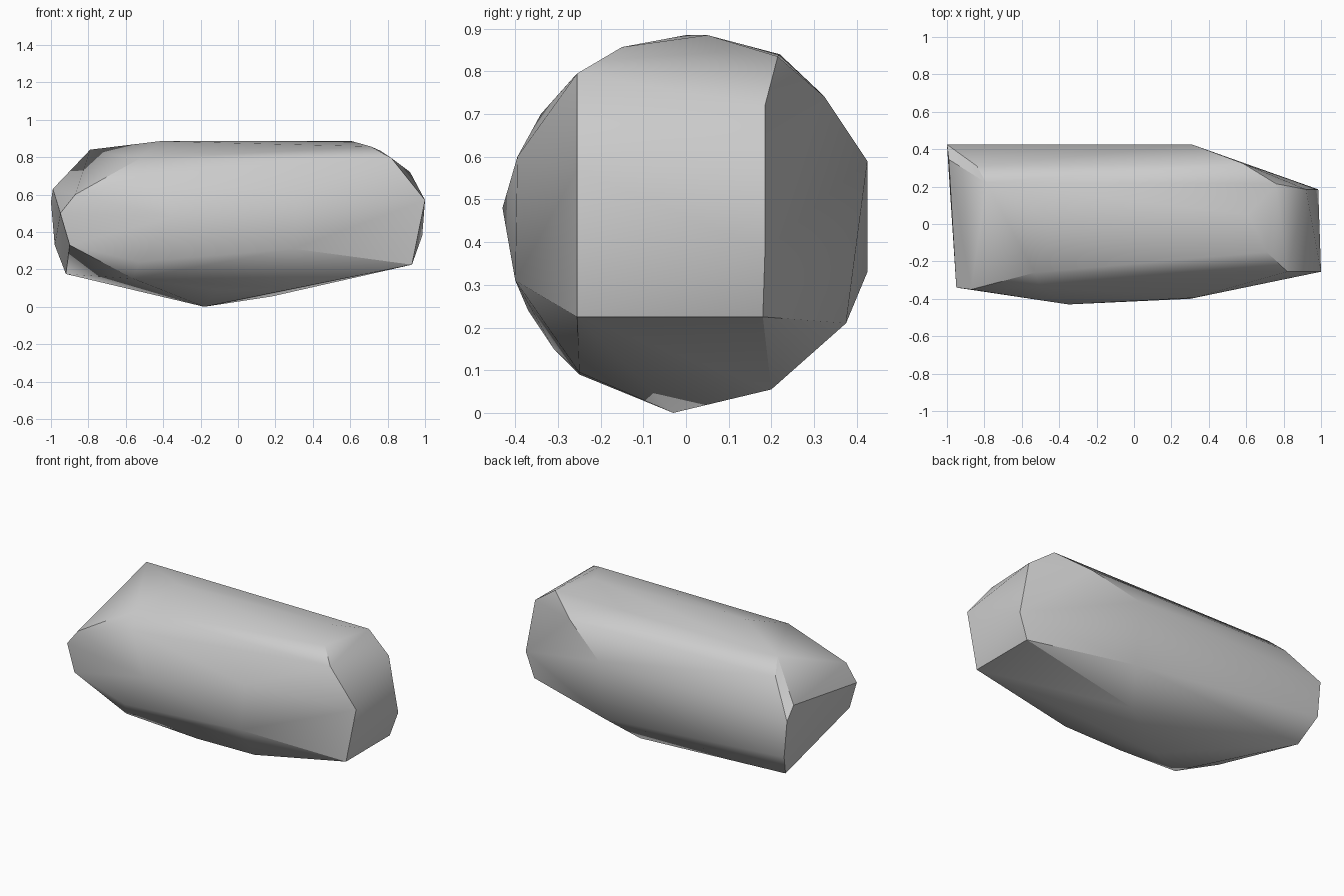
import bpy
import bmesh
from math import radians

# Remove the default object
default = bpy.data.objects.get("Cube")
if default:
    bpy.data.objects.remove(default, do_unlink=True)


def make_material(name, color):
    """One flat colour for viewport and render."""
    material = bpy.data.materials.new(name)
    material.use_nodes = True
    material.diffuse_color = color
    shader = next(n for n in material.node_tree.nodes if n.type == "BSDF_PRINCIPLED")
    shader.inputs["Base Color"].default_value = color
    shader.inputs["Roughness"].default_value = 0.8
    return material


def chiselled_stone(name, corner_groups, material, smooth_angle):
    """Wrap the corner groups in a convex hull, giving a faceted stone."""
    bm = bmesh.new()
    for group in corner_groups:
        for corner in group:
            bm.verts.new(corner)
    hull = bmesh.ops.convex_hull(bm, input=bm.verts[:])
    loose = [v for v in bm.verts if not v.link_faces]
    bmesh.ops.delete(bm, geom=loose, context="VERTS")
    # Merge the nearly flat triangles into clean cut planes
    bmesh.ops.dissolve_limit(bm, angle_limit=radians(1.5),
                             verts=bm.verts[:], edges=bm.edges[:])
    bmesh.ops.recalc_face_normals(bm, faces=bm.faces[:])

    mesh = bpy.data.meshes.new(name)
    bm.to_mesh(mesh)
    bm.free()
    mesh.materials.append(material)
    stone = bpy.data.objects.new(name, mesh)
    bpy.context.collection.objects.link(stone)

    bpy.ops.object.select_all(action="DESELECT")
    stone.select_set(True)
    bpy.context.view_layer.objects.active = stone
    bpy.ops.object.shade_smooth_by_angle(angle=smooth_angle)
    return stone


# Blunt end cut on the left side of the stone
left_end = [
    (1, -.255, .57), (.93, -.255, .225), (.93, .18, .225),
    (.985, .185, .38), (.92, .185, .72), (.82, -.255, .795),
]

# Slanted end cut on the right side
right_end = [
    (-.99, .345, .63), (-1, .425, .56), (-.98, .425, .33),
    (-.92, .325, .175), (-.95, -.34, .5), (-.9, -.34, .33),
    (-.87, -.35, .6),
]

# Ridge along the top
crown = [
    (.76, .215, .835), (.71, -.15, .857), (.61, .05, .885),
    (-.42, 0, .885), (-.79, .22, .84), (-.53, -.26, .79),
    (-.84, .31, .755),
]

# Swelling of the front and back flanks
front_flank = [
    (-.35, -.43, .48), (.32, -.395, .6), (.3, -.4, .31),
    (-.53, -.37, .24), (-.5, -.34, .7),
]
back_flank = [(.31, .425, .59), (.3, .375, .21), (.58, .325, .74)]

# Keel that the stone rests on
underside = [
    (-.18, -.03, 0), (.18, .2, .055), (.29, -.25, .095),
    (-.11, -.25, .09), (-.56, -.31, .15),
]

stone_grey = make_material("stone grey", (.6, .6, .6, 1))
chiselled_stone(
    "stone",
    [left_end, right_end, crown, front_flank, back_flank, underside],
    stone_grey,
    radians(32),
)
